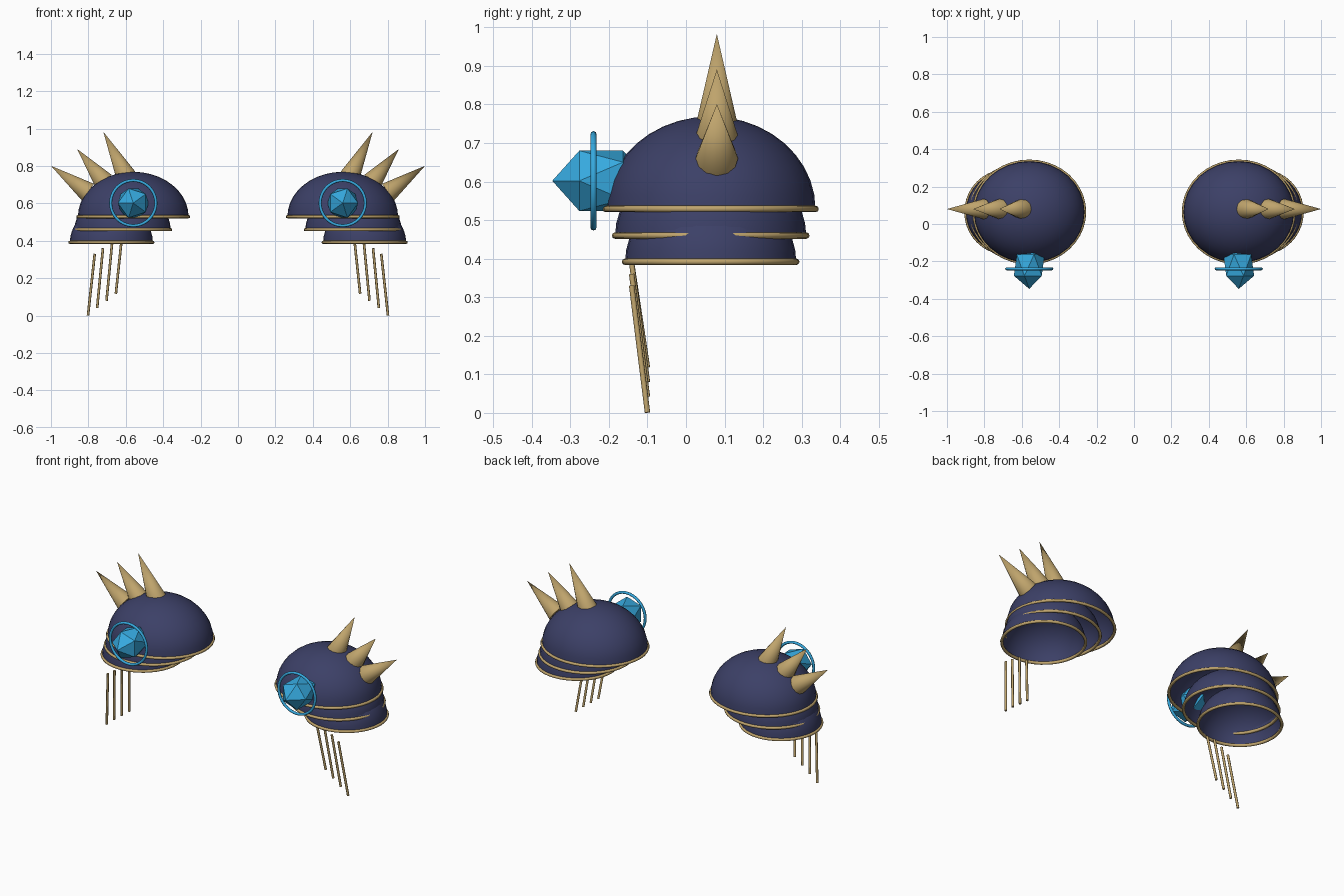
import bpy, bmesh, math
from mathutils import Matrix, Vector

if "Cube" in bpy.data.objects:
    bpy.data.objects.remove(bpy.data.objects["Cube"])


def material(name, rgb):
    m = bpy.data.materials.new(name)
    m.diffuse_color = (*rgb, 1)
    m.use_nodes = True
    m.node_tree.nodes["Principled BSDF"].inputs["Base Color"].default_value = m.diffuse_color
    return m


NAVY = material("navy_cloth", (0.045, 0.051, 0.135))
GOLD = material("gold_metal", (0.52, 0.37, 0.15))
BLUE = material("blue_crystal", (0.037, 0.40, 0.74))


def finish(name, bm, mat, smooth=True):
    """Turn a bmesh made for the +x side into an object mirrored to -x."""
    bmesh.ops.recalc_face_normals(bm, faces=bm.faces)
    me = bpy.data.meshes.new(name)
    for f in bm.faces:
        f.smooth = smooth
    bm.to_mesh(me)
    bm.free()
    me.materials.append(mat)
    ob = bpy.data.objects.new(name, me)
    bpy.context.collection.objects.link(ob)
    if smooth:
        bpy.context.view_layer.objects.active = ob
        ob.select_set(True)
        bpy.ops.object.shade_smooth_by_angle(angle=math.radians(50))
        ob.select_set(False)
    ob.modifiers.new("mirror", 'MIRROR').use_mirror_merge = False
    return ob


def dome(name, centre, radii):
    """Open upper half of an ellipsoid."""
    bm = bmesh.new()
    bmesh.ops.create_uvsphere(bm, u_segments=32, v_segments=20, radius=1)
    low = [v for v in bm.verts if v.co.z < -0.01]
    bmesh.ops.delete(bm, geom=low, context='VERTS')
    bm.transform(Matrix.Translation(centre) @ Matrix.Diagonal((*radii, 1)))
    finish(name, bm, NAVY)


def ring(name, centre, rx, ry, tube, mat, upright=False, n=40, m=8):
    """Elliptical torus, lying flat or standing and facing the front."""
    bm = bmesh.new()
    grid = []
    for i in range(n):
        a = 2 * math.pi * i / n
        loop = []
        for j in range(m):
            b = 2 * math.pi * j / m
            o = tube * math.cos(b)
            loop.append(bm.verts.new(((rx + o) * math.cos(a),
                                      (ry + o) * math.sin(a), tube * math.sin(b))))
        grid.append(loop)
    for i in range(n):
        for j in range(m):
            k, l = (i + 1) % n, (j + 1) % m
            bm.faces.new((grid[i][j], grid[k][j], grid[k][l], grid[i][l]))
    turn = Matrix.Rotation(math.pi / 2 if upright else 0, 4, 'X')
    bm.transform(Matrix.Translation(centre) @ turn)
    finish(name, bm, mat)


def cone(name, base, tip, r1, r2, sides):
    """Tapered bar from base to tip."""
    base, tip = Vector(base), Vector(tip)
    d = tip - base
    bm = bmesh.new()
    bmesh.ops.create_cone(bm, cap_ends=True, segments=sides,
                          radius1=r1, radius2=r2, depth=d.length)
    turn = d.to_track_quat('Z', 'Y').to_matrix().to_4x4()
    bm.transform(Matrix.Translation((base + tip) / 2) @ turn)
    finish(name, bm, GOLD)


# overlapping shoulder plates with gold rims: x, z, radius x, radius y, height
plates = [
    ("upper", 0.560, 0.529, 0.296, 0.272, 0.240),
    ("middle", 0.617, 0.460, 0.257, 0.248, 0.205),
    ("lower", 0.677, 0.392, 0.222, 0.222, 0.195),
]
for label, x, z, rx, ry, h in plates:
    dome(label + "_plate", (x, 0.064, z), (rx, ry, h))
    ring(label + "_rim", (x, 0.064, z), rx, ry, 0.0085, GOLD)

# spikes along the outer crest
spikes = [
    ("inner", 0.598, 0.745, 0.72, 0.983),
    ("middle", 0.718, 0.718, 0.86, 0.891),
    ("outer", 0.802, 0.660, 1.00, 0.801),
]
for label, bx, bz, tx, tz in spikes:
    cone(label + "_spike", (bx, 0.08, bz), (tx, 0.08, tz), 0.055, 0.0, 12)

# faceted crystal on the front, with its thin hoop
bm = bmesh.new()
bmesh.ops.create_icosphere(bm, subdivisions=1, radius=1)
bm.transform(Matrix.Translation((0.56, -0.22, 0.602))
             @ Matrix.Diagonal((0.092, 0.127, 0.092, 1))
             @ Matrix.Rotation(math.pi / 2, 4, 'X'))
finish("crystal", bm, BLUE, smooth=False)
ring("crystal_hoop", (0.56, -0.24, 0.602), 0.121, 0.121, 0.008, BLUE, upright=True)

# hanging rods below the front edge: top x, top z, bottom x, bottom z
rods = [
    (0.766, 0.33, 0.802, 0.001),
    (0.722, 0.36, 0.753, 0.042),
    (0.673, 0.39, 0.703, 0.080),
    (0.624, 0.39, 0.653, 0.118),
]
for i, (x1, z1, x2, z2) in enumerate(rods):
    cone(f"hanging_rod_{i + 1}", (x1, -0.141, z1), (x2, -0.10, z2), 0.007, 0.007, 8)
